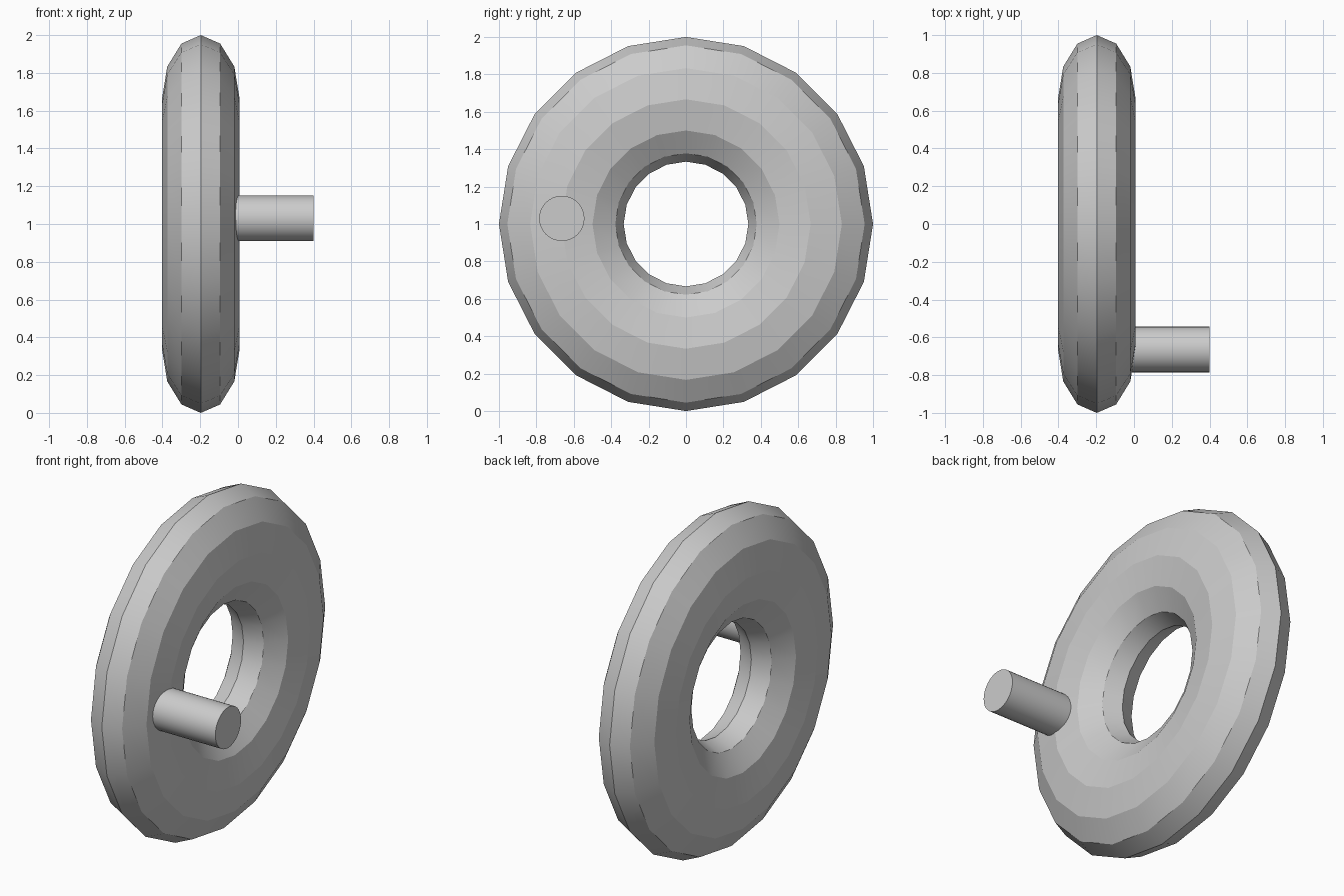
import bpy
from math import radians

if "Cube" in bpy.data.objects:
    bpy.data.objects.remove(bpy.data.objects["Cube"])


def finish(obj, name, angle):
    obj.name = name
    bpy.ops.object.transform_apply(location=False, rotation=True, scale=True)
    bpy.ops.object.shade_smooth_by_angle(angle=radians(angle))


# Flattened low-poly ring: 20 sides around, 12 around the section, axis along x
bpy.ops.mesh.primitive_torus_add(
    major_segments=20, minor_segments=12,
    major_radius=2 / 3, minor_radius=1 / 3,
    location=(-0.197, 0, 1), rotation=(0, radians(90), 0))
ring = bpy.context.object
ring.scale.z = 0.615
finish(ring, "wheel_ring", 18.3)

# Round handle peg, rooted inside the ring
x_root, x_tip = -0.1, 0.4
bpy.ops.mesh.primitive_cylinder_add(
    vertices=32, radius=0.121, depth=x_tip - x_root,
    location=((x_root + x_tip) / 2, -0.664, 1.03),
    rotation=(0, radians(90), 0))
finish(bpy.context.object, "handle_peg", 30)
